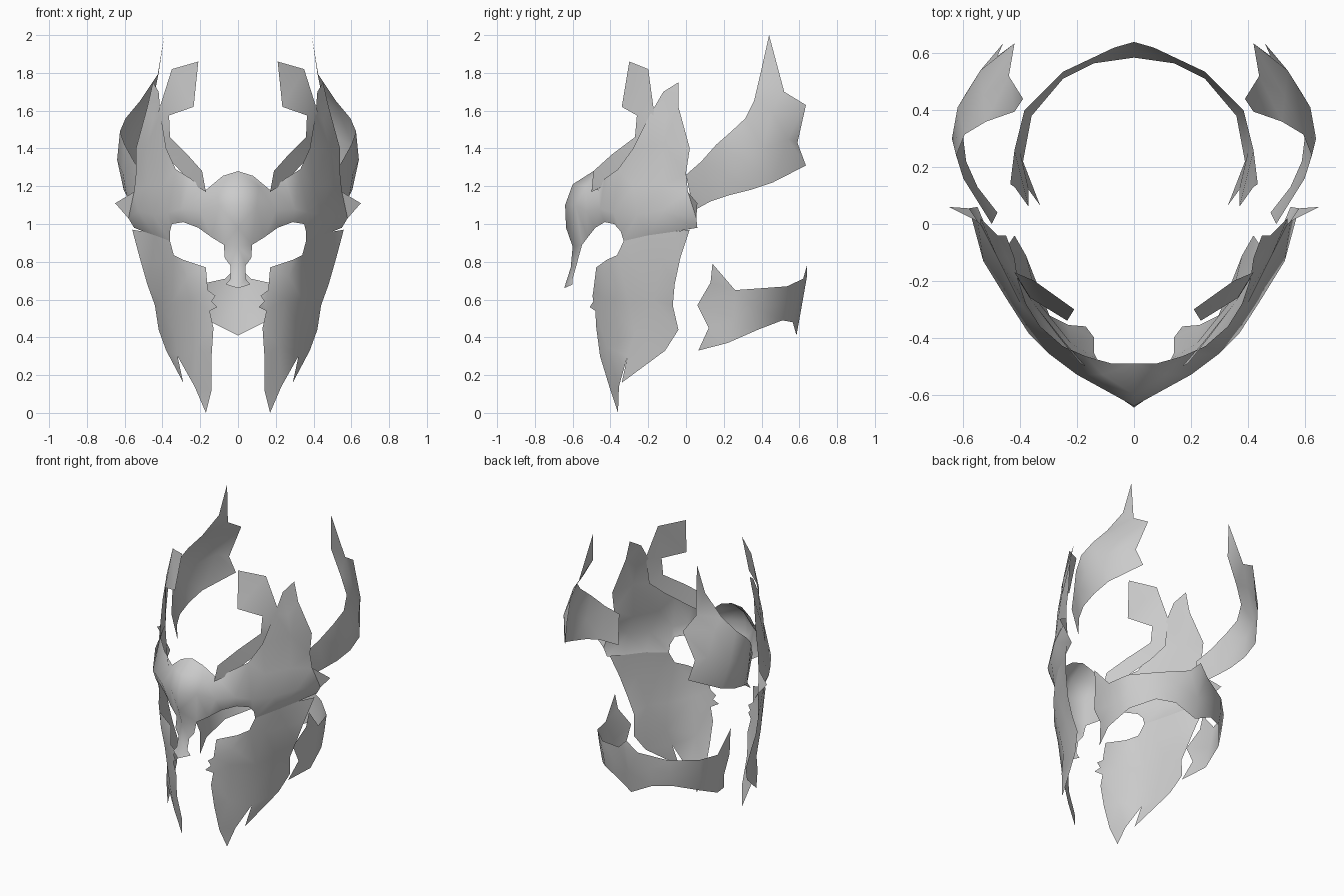
import bpy
from mathutils import Vector
from mathutils.geometry import delaunay_2d_cdt

steel = bpy.data.materials.new("pale_grey_metal")
steel.diffuse_color = (0.6, 0.6, 0.6, 1)


def plate(name, unroll, outline, inner=()):
    """Thin sheet: 3D outline plus shaping points, triangulated on an unrolled
    plane (unroll = weights of x and y), then mirrored across x = 0."""
    pts = [Vector(p) for p in list(outline) + list(inner)]
    flat = [Vector((p.x * unroll[0] + p.y * unroll[1], p.z)) for p in pts]
    n = len(outline)
    edges = [(i, (i + 1) % n) for i in range(n)]
    co, _, faces, origin, _, _ = delaunay_2d_cdt(flat, edges, [], 1, 1e-5)
    verts = [pts[o[0]] if o else Vector((0, 0, 0)) for o in origin]
    tris = []
    for f in faces:
        a, b, c = (co[i] for i in f)
        area = (b - a).cross(c - a)
        tris.append(tuple(f) if area > 0 else tuple(reversed(f)))
    me = bpy.data.meshes.new(name)
    me.from_pydata(verts, [], tris)
    me.materials.append(steel)
    ob = bpy.data.objects.new(name, me)
    bpy.context.collection.objects.link(ob)
    bpy.context.view_layer.objects.active = ob
    ob.select_set(True)
    bpy.ops.object.shade_smooth_by_angle(angle=0.8)
    ob.select_set(False)
    m = ob.modifiers.new("mirror", 'MIRROR')
    m.merge_threshold = 0.001
    return ob


# Brow with nose guard and the tall side blade
plate("brow_and_blade", (1, 1), [
    (0, -.49, 1.28), (.08, -.49, 1.255), (.17, -.465, 1.18), (.25, -.43, 1.24),
    (.33, -.36, 1.29), (.38, -.28, 1.4), (.41, -.19, 1.58), (.42, -.12, 1.7),
    (.45, -.04, 1.75), (.48, -.04, 1.62), (.54, .02, 1.4), (.54, 0, 1.27),
    (.55, .01, 1.17), (.65, .06, 1.11), (.58, .055, 1.03), (.55, .06, .98),
    (.5, -.06, .96), (.44, -.2, .94), (.36, -.33, .91),
    # eye opening, upper edge
    (.36, -.345, .96), (.35, -.38, 1.0), (.29, -.43, 1.01), (.21, -.48, .98),
    (.14, -.52, .93),
    # nose guard
    (.075, -.55, .89), (.07, -.57, .82), (.04, -.58, .78), (.04, -.6, .71),
    (.065, -.6, .68), (0, -.645, .66), (0, -.61, .77), (0, -.6, .88),
    (0, -.635, .98), (0, -.64, 1.1), (0, -.6, 1.21)],
    [(.1, -.585, 1.1), (.2, -.53, 1.07), (.3, -.455, 1.08), (.37, -.385, 1.06),
     (.45, -.26, 1.05), (.53, -.13, 1.07), (.4, -.28, 1.2), (.48, -.12, 1.2),
     (.48, -.12, 1.42), (.45, -.11, 1.55), (.11, -.53, 1.2)])

# Cheek guard hanging below the eye
plate("cheek_guard", (1, 1), [
    (.36, -.33, .91), (.44, -.2, .94), (.5, -.06, .96), (.56, .02, .97),
    (.52, -.03, .82), (.48, -.06, .68), (.44, -.07, .57), (.42, -.04, .44),
    (.38, -.11, .33), (.29, -.34, .16), (.32, -.31, .3), (.23, -.355, .14),
    (.17, -.36, 0), (.14, -.4, .12), (.14, -.455, .3), (.13, -.475, .45),
    (.15, -.48, .54), (.11, -.51, .56), (.14, -.49, .59), (.12, -.495, .62),
    (.16, -.49, .65), (.17, -.475, .77), (.29, -.42, .81), (.34, -.365, .835)],
    [(.25, -.43, .6), (.22, -.42, .35), (.35, -.3, .58), (.34, -.27, .42),
     (.39, -.27, .8), (.46, -.13, .8), (.27, -.44, .72), (.41, -.17, .6)])

# Inner crest: thin strip rising to a small square flag
plate("inner_crest", (1, 1), [
    (.19, -.49, 1.28), (.27, -.39, 1.37), (.36, -.27, 1.46), (.365, -.26, 1.575),
    (.235, -.34, 1.62), (.21, -.3, 1.86), (.35, -.2, 1.82), (.42, -.17, 1.6),
    (.41, -.19, 1.42), (.36, -.27, 1.34), (.24, -.42, 1.21), (.17, -.5, 1.17)])

# Rear wing sweeping back and up from the temple
plate("rear_wing", (0, 1), [
    (.48, .04, 1.07), (.55, .13, 1.12), (.59, .22, 1.15), (.605, .34, 1.18),
    (.59, .46, 1.22), (.46, .635, 1.31), (.48, .59, 1.43), (.42, .635, 1.63),
    (.44, .52, 1.7), (.39, .44, 2.0), (.42, .395, 1.8), (.52, .36, 1.65),
    (.595, .315, 1.56), (.625, .24, 1.49), (.6, .16, 1.42), (.55, .08, 1.33),
    (.5, 0, 1.26)],
    [(.64, .3, 1.34), (.62, .41, 1.4), (.53, .45, 1.6), (.61, .2, 1.27),
     (.54, .54, 1.45)])

# Band around the back of the head
plate("back_band", (-1, 1), [
    (.37, .06, .57), (.37, .12, .45), (.33, .065, .33), (.39, .22, .37),
    (.36, .38, .44), (.25, .51, .49), (.14, .565, .48), (0, .585, .41),
    (0, .61, .55), (0, .64, .72), (0, .64, .78), (.07, .62, .71),
    (.25, .535, .67), (.385, .4, .66), (.42, .26, .65), (.435, .14, .79),
    (.42, .13, .69)],
    [(.4, .25, .5), (.375, .39, .55), (.255, .525, .58), (.14, .585, .6)])
